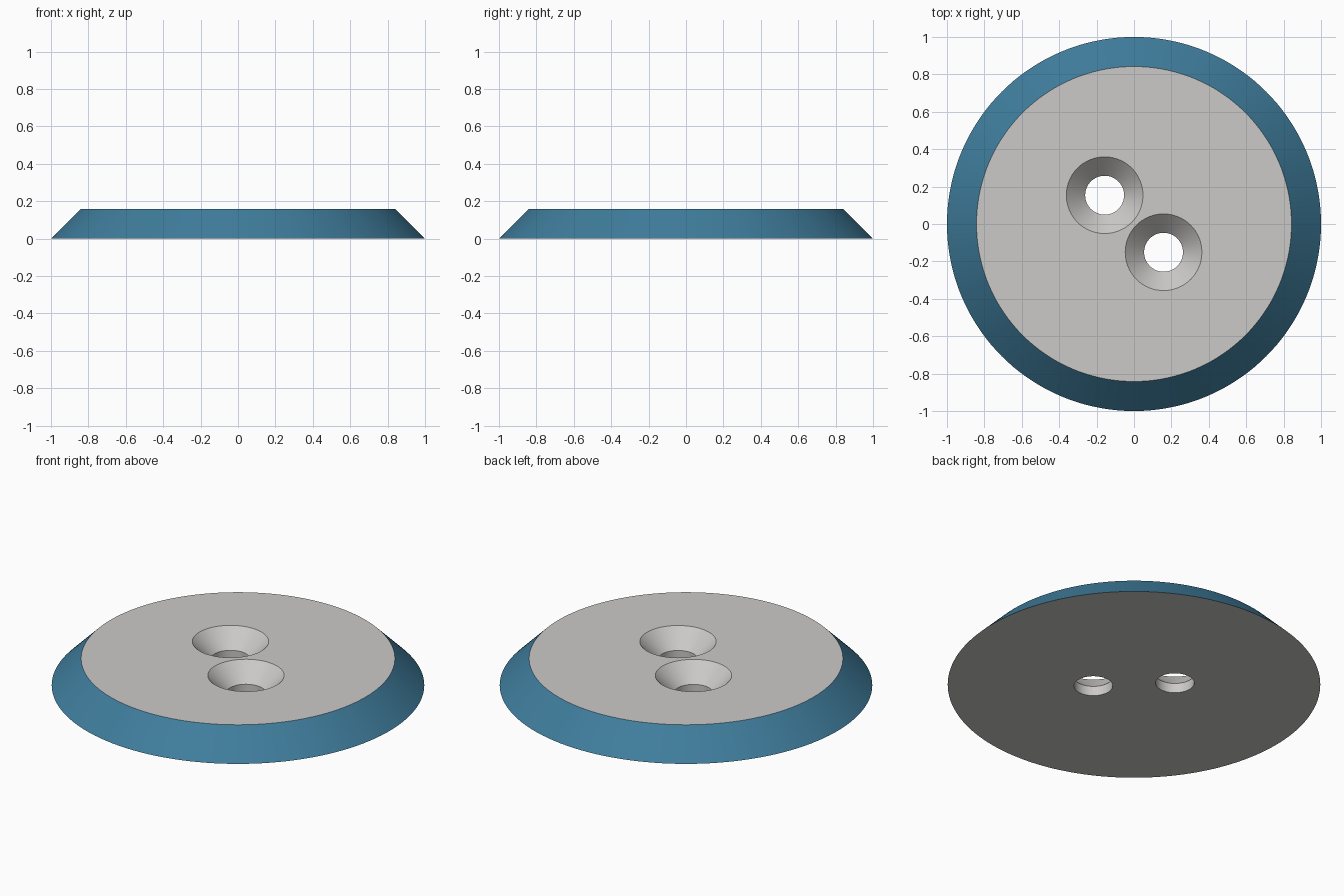
import bpy, bmesh, math

if "Cube" in bpy.data.objects:
    bpy.data.objects.remove(bpy.data.objects["Cube"])

HEIGHT = 0.158
RIM_R, FACE_R = 1.0, 0.842
HOLES = [(-0.157, 0.154), (0.158, -0.151)]
HOLE_R, SINK_R, SINK_Z = 0.104, 0.205, 0.057


def material(name, rgb):
    m = bpy.data.materials.new(name)
    m.diffuse_color = (*rgb, 1.0)
    m.use_nodes = True
    m.node_tree.nodes["Principled BSDF"].inputs["Base Color"].default_value = m.diffuse_color
    return m


def ring(bm, cx, cy, r, z, n):
    """Closed loop of edges; returns its vertices and edges."""
    vs = [bm.verts.new((cx + r * math.cos(2 * math.pi * i / n),
                        cy + r * math.sin(2 * math.pi * i / n), z)) for i in range(n)]
    es = [bm.edges.new((vs[i], vs[(i + 1) % n])) for i in range(n)]
    return vs, es


def wall(bm, low, high, mat):
    """Band of quads between two loops."""
    n = len(low)
    for i in range(n):
        j = (i + 1) % n
        f = bm.faces.new((low[i], low[j], high[j], high[i]))
        f.material_index = mat


bm = bmesh.new()

# Sloping coloured rim
bottom_v, bottom_e = ring(bm, 0, 0, RIM_R, 0, 144)
top_v, top_e = ring(bm, 0, 0, FACE_R, HEIGHT, 144)
wall(bm, bottom_v, top_v, 1)

# Two countersunk screw holes: straight bore, then flared seat
for cx, cy in HOLES:
    bore_v, bore_e = ring(bm, cx, cy, HOLE_R, 0, 64)
    neck_v, _ = ring(bm, cx, cy, HOLE_R, SINK_Z, 64)
    seat_v, seat_e = ring(bm, cx, cy, SINK_R, HEIGHT, 64)
    wall(bm, bore_v, neck_v, 0)
    wall(bm, neck_v, seat_v, 0)
    bottom_e += bore_e
    top_e += seat_e

# Flat top and underside around the holes
for edges, up in ((top_e, 1), (bottom_e, -1)):
    bmesh.ops.triangle_fill(bm, edges=edges, use_beauty=True, normal=(0, 0, up))
bmesh.ops.recalc_face_normals(bm, faces=bm.faces[:])

mesh = bpy.data.meshes.new("mounting_disc")
bm.to_mesh(mesh)
bm.free()
mesh.materials.append(material("light grey", (0.60, 0.59, 0.575)))
mesh.materials.append(material("steel blue", (0.050, 0.205, 0.335)))

disc = bpy.data.objects.new("mounting_disc", mesh)
bpy.context.collection.objects.link(disc)
bpy.context.view_layer.objects.active = disc
disc.select_set(True)
bpy.ops.object.shade_smooth_by_angle(angle=math.radians(30))
